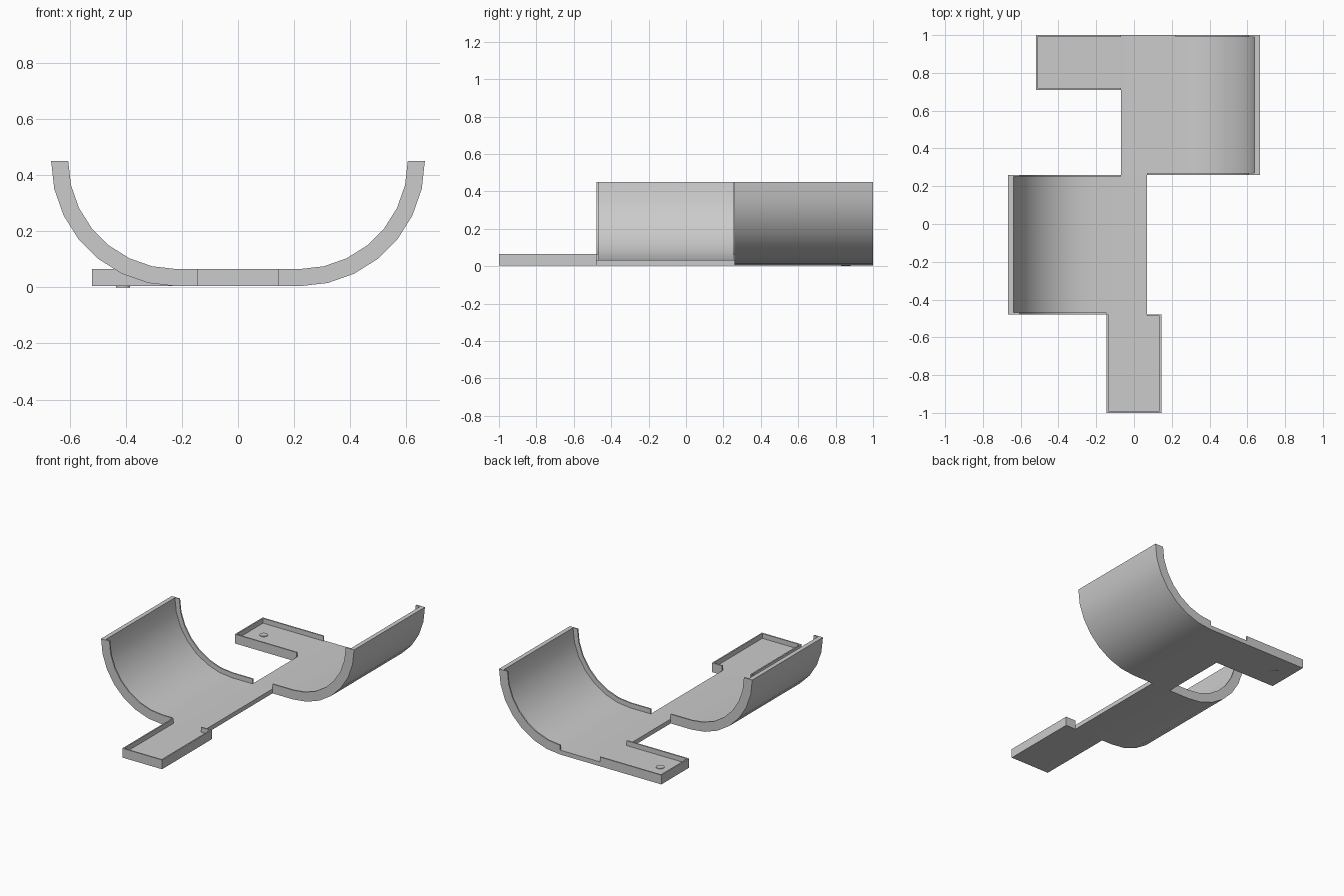
import bpy, bmesh, math

if "Cube" in bpy.data.objects:
    bpy.data.objects.remove(bpy.data.objects["Cube"])

BOTTOM, FLOOR, RIM = 0.004, 0.033, 0.065   # heights of underside, floor top, rim top
CX, CZ, SEG = 0.22, 0.45, 7                # arc centre and facets per quarter
T = 0.009                                  # rim wall thickness


def prism(name, profile, y0, y1, smooth=False):
    """Extrude an x-z outline along y."""
    bm = bmesh.new()
    face = bm.faces.new([bm.verts.new((x, y0, z)) for x, z in profile])
    ext = bmesh.ops.extrude_face_region(bm, geom=[face])
    verts = [g for g in ext["geom"] if isinstance(g, bmesh.types.BMVert)]
    bmesh.ops.translate(bm, verts=verts, vec=(0, y1 - y0, 0))
    bmesh.ops.recalc_face_normals(bm, faces=bm.faces)
    mesh = bpy.data.meshes.new(name)
    bm.to_mesh(mesh)
    bm.free()
    ob = bpy.data.objects.new(name, mesh)
    bpy.context.collection.objects.link(ob)
    if smooth:
        bpy.ops.object.select_all(action='DESELECT')
        ob.select_set(True)
        bpy.context.view_layer.objects.active = ob
        bpy.ops.object.shade_smooth_by_angle(angle=math.radians(30))
    return ob


def box(name, x0, x1, y0, y1, z0, z1):
    return prism(name, [(x0, z0), (x1, z0), (x1, z1), (x0, z1)], y0, y1)


def curve(side, start, z):
    """Flat run from start, then a quarter circle rising on the given side."""
    r = CZ - z
    pts = [(start, z)] if abs(start - side * CX) > 1e-4 else []
    for i in range(SEG + 1):
        a = math.pi / 2 * i / SEG
        pts.append((side * (CX + r * math.sin(a)), CZ - r * math.cos(a)))
    return pts


def strip(name, side, start, z0, z1, y0, y1):
    prism(name, curve(side, start, z0) + curve(side, start, z1)[::-1], y0, y1, True)


# Curved cradles with raised rims on their arc ends:
# side, flat start, y range, rim start at front, rim start at back
for name, side, start, y0, y1, front, back in (
        ("left_cradle", -1, 0.07, -0.478, 0.26, -0.145, -0.07),
        ("right_cradle", 1, -0.07, 0.26, 1.0, 0.07, 0.22)):
    strip(name, side, start, BOTTOM, FLOOR, y0, y1)
    strip(name + "_front_rim", side, front, FLOOR, RIM, y0, y0 + T)
    strip(name + "_back_rim", side, back, FLOOR, RIM, y1 - T, y1)

# Front tray
box("front_tray_floor", -0.145, 0.145, -1, -0.478, BOTTOM, FLOOR)
box("front_tray_front_rim", -0.145, 0.145, -1, -1 + T, FLOOR, RIM)
box("front_tray_left_rim", -0.145, -0.145 + T, -1 + T, -0.478, FLOOR, RIM)
box("front_tray_right_rim", 0.145 - T, 0.145, -1 + T, -0.478, FLOOR, RIM)
box("front_tray_step_rim", 0.07, 0.145 - T, -0.478 - T, -0.478, FLOOR, RIM)

# Back tray
box("back_tray_floor", -0.52, -0.07, 0.71, 1, BOTTOM, FLOOR)
box("back_tray_left_rim", -0.52, -0.52 + T, 0.71, 1, FLOOR, RIM)
box("back_tray_front_rim", -0.52 + T, -0.07, 0.71, 0.71 + T, FLOOR, RIM)
box("back_tray_back_rim", -0.52 + T, -0.07, 1 - T, 1, FLOOR, RIM)

# Small round stud through the back tray
bpy.ops.mesh.primitive_cylinder_add(vertices=24, radius=0.025, depth=0.037,
                                    location=(-0.41, 0.855, 0.0185))
bpy.context.object.name = "tray_stud"
